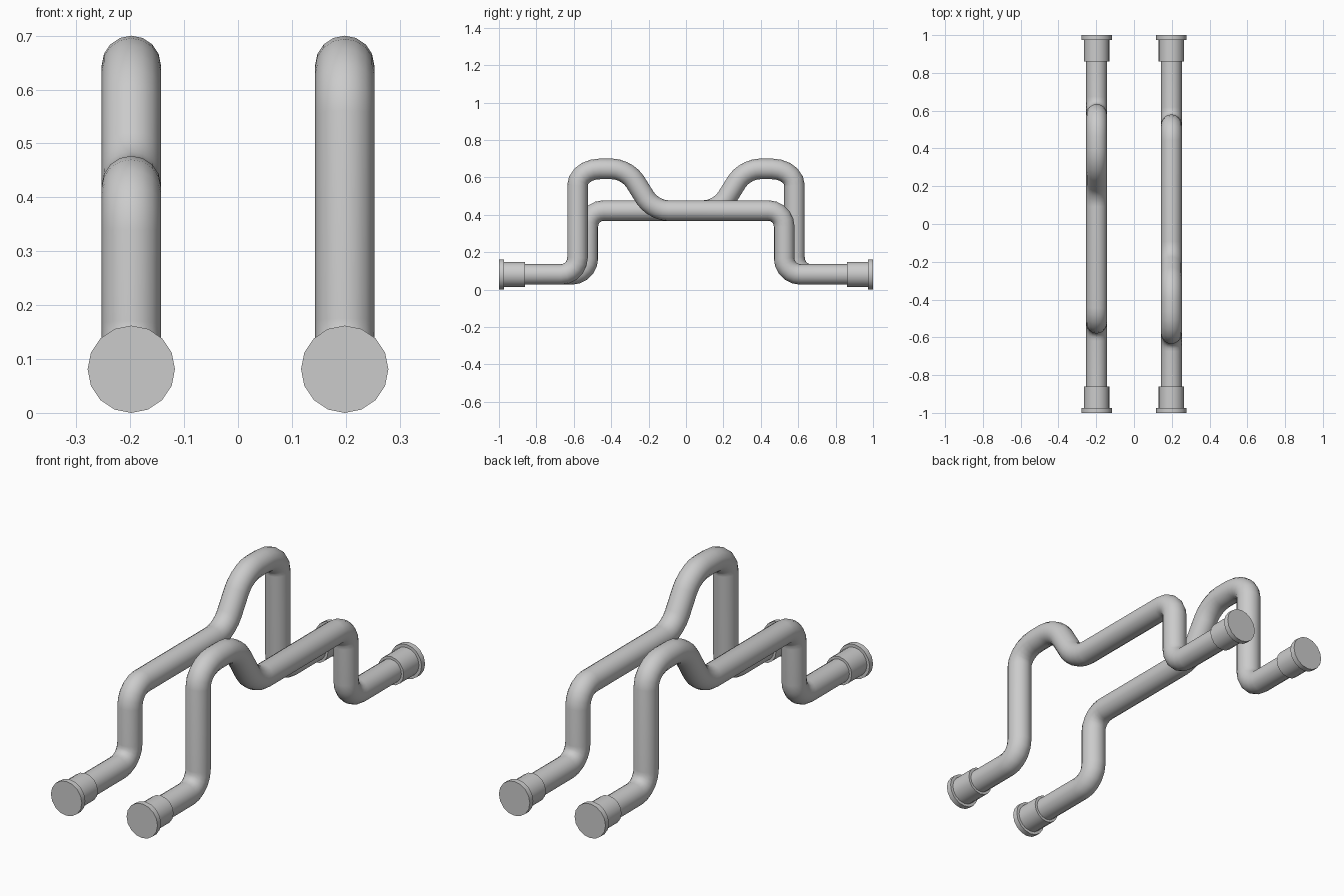
import bpy, bmesh, math
from mathutils import Vector, Matrix

if "Cube" in bpy.data.objects:
    bpy.data.objects.remove(bpy.data.objects["Cube"])

SIDES = 16
X, Z0 = 0.198, 0.081
TUBE_R = 0.055


def finish(name, bm):
    bmesh.ops.recalc_face_normals(bm, faces=bm.faces)
    mesh = bpy.data.meshes.new(name)
    bm.to_mesh(mesh)
    bm.free()
    ob = bpy.data.objects.new(name, mesh)
    bpy.context.collection.objects.link(ob)
    bpy.ops.object.select_all(action='DESELECT')
    ob.select_set(True)
    bpy.context.view_layer.objects.active = ob
    bpy.ops.object.shade_smooth_by_angle(angle=math.radians(40))
    return ob


def rounded_path(corners, steps=5):
    """Replace every inner corner (y, z, tangent in, tangent out) by a soft bend."""
    pts = [Vector(c[:2]) for c in corners]
    out = [pts[0]]
    for i in range(1, len(pts) - 1):
        p = pts[i]
        t_in, t_out = corners[i][2:]
        a = p + (pts[i - 1] - p).normalized() * t_in
        b = p + (pts[i + 1] - p).normalized() * t_out
        # bezier with circle-like handles
        ca, cb = a.lerp(p, 0.56), b.lerp(p, 0.56)
        for k in range(steps + 1):
            t = k / steps
            out.append(a * (1 - t) ** 3 + ca * 3 * t * (1 - t) ** 2
                       + cb * 3 * t * t * (1 - t) + b * t ** 3)
    out.append(pts[-1])
    return out


def tube(name, path, turn):
    """Sweep a round section along a path in the y-z plane."""
    bm = bmesh.new()
    rings = []
    for i, p in enumerate(path):
        d = (path[min(i + 1, len(path) - 1)] - path[max(i - 1, 0)])
        if 0 < i < len(path) - 1:
            d = (path[i + 1] - p).normalized() + (p - path[i - 1]).normalized()
        d.normalize()
        n = Vector((0, -d.y, d.x))
        ring = []
        for k in range(SIDES):
            a = math.tau * k / SIDES
            co = Vector((X, p.x, p.y)) + TUBE_R * (Vector((math.cos(a), 0, 0)) + n * math.sin(a))
            ring.append(bm.verts.new(turn @ co))
        rings.append(ring)
    for r0, r1 in zip(rings, rings[1:]):
        for k in range(SIDES):
            j = (k + 1) % SIDES
            bm.faces.new((r0[k], r0[j], r1[j], r1[k]))
    bm.faces.new(rings[0])
    bm.faces.new(rings[-1])
    return finish(name, bm)


def disc(name, x, y0, y1, radius):
    """Closed cylinder along y."""
    bm = bmesh.new()
    m = Matrix.Translation((x, (y0 + y1) / 2, Z0)) @ Matrix.Rotation(math.pi / 2, 4, 'X')
    bmesh.ops.create_cone(bm, cap_ends=True, segments=SIDES, radius1=radius,
                          radius2=radius, depth=abs(y1 - y0), matrix=m)
    return finish(name, bm)


# Pipe run: up, hump, down to the middle level, down to the far end
corners = [
    (-0.98, Z0),
    (-0.58, Z0, 0.09, 0.09),
    (-0.58, 0.645, 0.09, 0.12),
    (-0.315, 0.645, 0.08, 0.08),
    (-0.175, 0.422, 0.08, 0.08),
    (0.525, 0.422, 0.085, 0.085),
    (0.525, Z0, 0.085, 0.09),
    (0.98, Z0),
]
path = rounded_path(corners)

# Second pipe is the first turned half round
for side, angle, x in (("right", 0, X), ("left", math.pi, -X)):
    tube("pipe_" + side, path, Matrix.Rotation(angle, 3, 'Z'))
    for end, s in (("front", -1), ("back", 1)):
        disc(f"collar_{side}_{end}", x, s * 0.86, s * 0.976, 0.067)
        disc(f"flange_{side}_{end}", x, s * 0.974, s * 1.0, 0.081)
